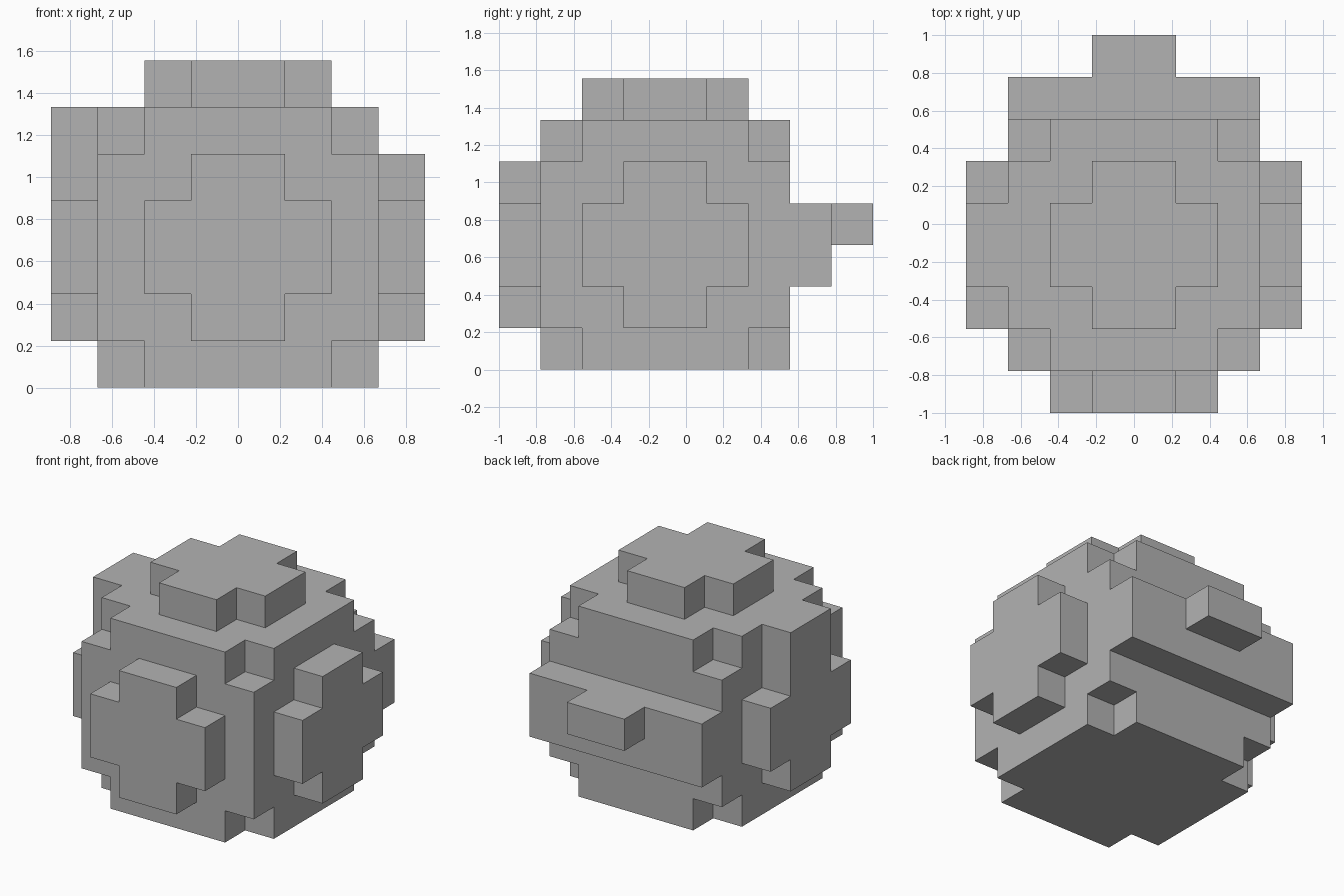
import bpy, bmesh
from itertools import product

UNIT = 2 / 9            # edge of one block
CENTRE = (4, 4.5, 0)    # block coordinates of the origin

cube = bpy.data.objects.get("Cube")
if cube:
    bpy.data.objects.remove(cube, do_unlink=True)

grey = bpy.data.materials.new("plain_grey")
grey.use_nodes = True
grey.diffuse_color = (0.45, 0.45, 0.45, 1)
grey.node_tree.nodes["Principled BSDF"].inputs["Base Color"].default_value = grey.diffuse_color


def box(x, y, z):
    """All block cells inside three (start, end) ranges."""
    return set(product(range(*x), range(*y), range(*z)))


# Wide and narrow spans of the plus-shaped pads, across and upward
X_WIDE, X_SLIM = (2, 6), (3, 5)
Y_WIDE, Y_SLIM = (2, 6), (3, 5)
Z_WIDE, Z_SLIM = (1, 5), (2, 4)


def side_pad(x):
    return box(x, Y_WIDE, Z_SLIM) | box(x, Y_SLIM, Z_WIDE)


# Body: a cube with one block cut from each of its eight corners
body = box((1, 7), (1, 7), (0, 6)) - set(product((1, 6), (1, 6), (0, 5)))

parts = {
    "body": body,
    "top_cap": box(X_WIDE, Y_SLIM, (6, 7)) | box(X_SLIM, Y_WIDE, (6, 7)),
    "front_pad": box(X_WIDE, (0, 1), Z_SLIM) | box(X_SLIM, (0, 1), Z_WIDE),
    "left_pad": side_pad((7, 8)),
    # The right pad has a taller upper arm
    "right_pad": side_pad((0, 1)) | box((0, 1), Y_SLIM, (5, 6)),
    "back_ledge": box((1, 7), (7, 8), (2, 4)),
    "back_knob": box(X_SLIM, (8, 9), (3, 4)),
}
solid = set().union(*parts.values())


def build(name, cells):
    """Mesh the outer faces of the cells, then merge flat areas."""
    bm = bmesh.new()
    for cell in sorted(cells):
        for axis, side in product(range(3), (0, 1)):
            neighbour = list(cell)
            neighbour[axis] += 2 * side - 1
            if tuple(neighbour) in solid:
                continue
            ring = []
            for u, v in ((0, 0), (1, 0), (1, 1), (0, 1)):
                corner = list(cell)
                corner[axis] += side
                corner[(axis + 1) % 3] += u
                corner[(axis + 2) % 3] += v
                ring.append(bm.verts.new([(p - c) * UNIT for p, c in zip(corner, CENTRE)]))
            bm.faces.new(ring if side else ring[::-1])
    bmesh.ops.remove_doubles(bm, verts=bm.verts, dist=UNIT / 100)
    bmesh.ops.dissolve_limit(bm, angle_limit=0.01, verts=bm.verts, edges=bm.edges)
    mesh = bpy.data.meshes.new(name)
    bm.to_mesh(mesh)
    bm.free()
    mesh.materials.append(grey)
    bpy.context.collection.objects.link(bpy.data.objects.new(name, mesh))


for name, cells in parts.items():
    build(name, cells)
